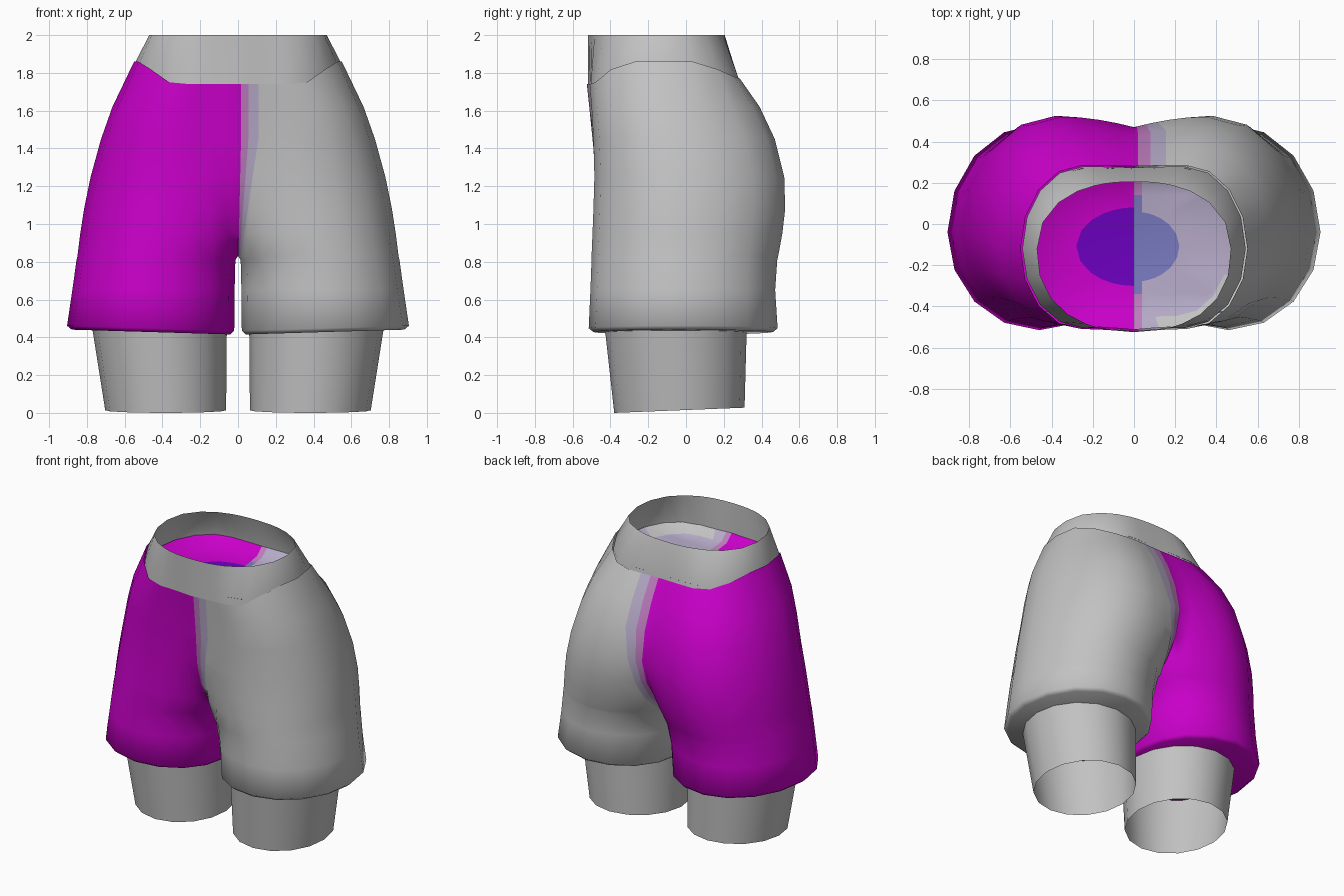
import bpy, bmesh, math
from mathutils import Vector

if "Cube" in bpy.data.objects:
    bpy.data.objects.remove(bpy.data.objects["Cube"])


def material(name, rgb):
    m = bpy.data.materials.new(name)
    m.use_nodes = True
    m.diffuse_color = (*rgb, 1)
    node = next(n for n in m.node_tree.nodes if n.type == "BSDF_PRINCIPLED")
    node.inputs["Base Color"].default_value = (*rgb, 1)
    node.inputs["Roughness"].default_value = 0.8
    return m


GRAY = material("gray", (0.54, 0.54, 0.54))
MAGENTA = material("magenta", (0.59, 0.0, 0.59))
MAUVE = material("mauve", (0.51, 0.2, 0.51))
LAVENDER = material("lavender", (0.46, 0.4, 0.57))
VIOLET = material("violet", (0.15, 0.0, 0.52))
SLATE = material("slate_blue", (0.19, 0.19, 0.52))


def finish(bm, name, mats, angle=70):
    mesh = bpy.data.meshes.new(name)
    bm.to_mesh(mesh)
    bm.free()
    for m in mats:
        mesh.materials.append(m)
    ob = bpy.data.objects.new(name, mesh)
    bpy.context.collection.objects.link(ob)
    bpy.ops.object.select_all(action="DESELECT")
    ob.select_set(True)
    bpy.context.view_layer.objects.active = ob
    bpy.ops.object.shade_smooth_by_angle(angle=math.radians(angle))


def bridge(bm, a, b):
    n = len(a)
    return [bm.faces.new((a[i], a[(i + 1) % n], b[(i + 1) % n], b[i])) for i in range(n)]


def ramp(t):
    return max(0, min(1, t))


def bisect(bm, faces, co, no):
    geom = set(faces)
    for f in faces:
        geom.update(f.verts)
        geom.update(f.edges)
    bmesh.ops.bisect_plane(bm, geom=list(geom), dist=0.0001, plane_co=co,
                           plane_no=Vector(no).normalized())


# Half cross-section: round outside, lobed inside that meets the centre seam
def section(z, xi, xo, xl, yf, yb, sf, sb):
    ym = -0.04 - 0.08 * ramp((z - 1.2) / 0.5)
    k = ramp((z - 0.8) / 0.5)
    pts = []
    for i in range(9):
        a = math.pi * (i / 8 - 0.5)
        reach = yb - ym if a > 0 else ym - yf
        pts.append((xl + (xo - xl) * math.cos(a), ym + reach * math.sin(a)))

    def lobe(i, y, seam):
        t = i / 4
        a = t * math.pi / 2
        across = (1 - k) * math.sin(a) + k * t
        return (xl - (xl - xi) * across, seam + (y - seam) * math.cos(a))

    pts += [lobe(i, yb, sb) for i in (1, 2, 3, 4)]
    pts.append((xi, (sf + sb) / 2))
    pts += [lobe(i, yf, sf) for i in (4, 3, 2, 1)]
    return pts


# Waistline: level in front and behind, rising over the hips
def waistline(x, y):
    return 1.74 + 0.12 * ramp((abs(x) - 0.35) / 0.17) + 0.03 * ramp((y - 0.1) / 0.1) * (abs(x) < 0.4)


# Levels: height, inner x, outer x, lobe x, front y, back y, front seam, back seam
LEVELS = [
    (0.428, 0.04, 0.88, 0.46, -0.49, 0.46, -0.1, 0.04),
    (0.448, 0.02, 0.905, 0.46, -0.515, 0.485, -0.1, 0.04),
    (0.65, 0.018, 0.877, 0.45, -0.506, 0.472, -0.15, 0.1),
    (0.81, 0.014, 0.855, 0.43, -0.50, 0.483, -0.21, 0.18),
    (0.83, 0, 0.85, 0.425, -0.50, 0.488, -0.23, 0.2),
    (0.95, 0, 0.835, 0.40, -0.495, 0.51, -0.34, 0.33),
    (1.08, 0, 0.815, 0.38, -0.49, 0.525, -0.42, 0.42),
    (1.25, 0, 0.78, 0.35, -0.485, 0.52, -0.475, 0.47),
    (1.45, 0, 0.725, 0.33, -0.49, 0.47, -0.495, 0.43),
    (1.62, 0, 0.665, 0.30, -0.50, 0.39, -0.512, 0.36),
    (1.74, 0, 0.55, 0.25, -0.51, 0.285, -0.525, 0.28),
]

# Shorts
bm = bmesh.new()
for side in (1, -1):
    rings = []
    for level in LEVELS:
        z = level[0]
        ring = []
        for x, y in section(*level):
            h = z
            if z > 1.7:
                h = waistline(x, y)
            elif z < 0.5:    # hem drops towards the inside
                h += 0.03 * (x - 0.46)
            ring.append(bm.verts.new((side * x, y, h)))
        rings.append(ring)
    for a, b in zip(rings, rings[1:]):
        bridge(bm, a, b)
    bm.faces.new(rings[0])
inner = [f for f in bm.faces if all(abs(v.co.x) < 0.001 for v in f.verts)]
bmesh.ops.delete(bm, geom=inner, context="FACES")
bmesh.ops.remove_doubles(bm, verts=bm.verts, dist=0.0005)
bmesh.ops.recalc_face_normals(bm, faces=bm.faces)

# Blend stripes beside the seam: even above, narrowing towards the crotch
STRIPES = {True: (0.016, 0.055, 0.108), False: (0.02, 0.08, 0.155)}
KNEE, TAPER = 1.45, 1.4


def stripe_x(width, z):
    return width * (1 - TAPER * max(0, KNEE - z))


def zone(f):
    c = f.calc_center_median()
    return c.z > 0.83, c.y < -0.03, c.z > KNEE


for front, widths in STRIPES.items():
    for upper in (True, False):
        for w in widths:
            faces = [f for f in bm.faces if zone(f) == (True, front, upper)]
            bisect(bm, faces, (w, 0, KNEE), (1, 0, 0 if upper else -TAPER * w))
for f in bm.faces:
    c = f.calc_center_median()
    body, front, upper = zone(f)
    if body:
        f.material_index = sum(c.x > max(0, stripe_x(w, c.z)) for w in STRIPES[front])
    else:
        f.material_index = 0 if c.x < 0 else 3
finish(bm, "shorts", [MAGENTA, MAUVE, LAVENDER, GRAY])

# Full waist outline, from the front seam round to the back seam and again
half = section(*LEVELS[-1])
half = half[14:] + half[:13]
outline = half + [(-x, y) for x, y in reversed(half[1:-1])]
CY = -0.13


def rim_point(x, y, rx=0.47, front=0.39, back=0.335, power=2.3):
    a = math.atan2(y - CY, x)
    c, s = math.cos(a), math.sin(a)
    ry = back if s > 0 else front
    r = (abs(c / rx) ** power + abs(s / ry) ** power) ** (-1 / power)
    return r * c, CY + r * s


def scaled_ring(bm, scale, z):
    return [bm.verts.new((x * scale, CY + (y - CY) * scale, z)) for x, y in outline]


# Waist: open band rising from inside the shorts
bm = bmesh.new()
tuck = scaled_ring(bm, 0.985, 1.725)
line = [bm.verts.new((x * 0.985, CY + (y - CY) * 0.985, waistline(x, y))) for x, y in outline]
rim = [bm.verts.new((*rim_point(x, y), 2.0)) for x, y in outline]
bridge(bm, tuck, line)
bridge(bm, line, rim)
finish(bm, "waist", [GRAY])


# Legs: open tubes with a slightly slanted lower edge
def oval(cx, cy, rx, ry, n=16):
    angles = [2 * math.pi * i / n for i in range(n)]
    return [(cx + rx * math.cos(a), cy + ry * math.sin(a)) for a in angles]


for side, label in ((1, "left"), (-1, "right")):
    bm = bmesh.new()
    low = oval(side * 0.383, -0.035, 0.32, 0.345)
    high = oval(side * 0.417, -0.055, 0.358, 0.377)
    bridge(bm, [bm.verts.new((x, y, 0.04 * (y + 0.38))) for x, y in low],
           [bm.verts.new((x, y, 0.47)) for x, y in high])
    bmesh.ops.recalc_face_normals(bm, faces=bm.faces)
    finish(bm, label + "_leg", [GRAY])

# Shallow dished cap inside the waist, with a darker centre
bm = bmesh.new()
edge = scaled_ring(bm, 0.97, 1.79)
slope = scaled_ring(bm, 0.83, 1.74)
core = []
for x, y in outline:
    rx, ry = (0.28, 0.19) if x <= 0 else (0.22, 0.17)
    px, py = rim_point(x, y, rx, ry, ry, 2)
    core.append(bm.verts.new((px, py + 0.02, 1.722)))
hub = bm.verts.new((0, CY + 0.02, 1.71))
for f in bridge(bm, edge, slope):
    c = f.calc_center_median()
    f.material_index = 0 if c.x < 0 else 5 if c.y < -0.3 and c.x > 0.1 else 2
for f in bridge(bm, slope, core):
    f.material_index = 0 if f.calc_center_median().x < 0 else 2
for i, v in enumerate(core):
    f = bm.faces.new((v, core[(i + 1) % len(core)], hub))
    f.material_index = 3 if f.calc_center_median().x < 0 else 4
# narrow blend strip beside the centre line, darker near the middle
STRIP, NEAR, FAR = 0.04, -0.34, 0.14
for co, no in (((STRIP, 0, 0), (1, 0, 0)), ((0, NEAR, 0), (0, 1, 0)), ((0, FAR, 0), (0, 1, 0))):
    bisect(bm, [f for f in bm.faces if f.material_index == 2], co, no)
for f in bm.faces:
    c = f.calc_center_median()
    if f.material_index == 2 and c.x < STRIP:
        f.material_index = 4 if NEAR < c.y < FAR else 1
bmesh.ops.recalc_face_normals(bm, faces=bm.faces)
if sum(f.normal.z for f in bm.faces) < 0:
    bmesh.ops.reverse_faces(bm, faces=bm.faces)
finish(bm, "waist_cap", [MAGENTA, MAUVE, LAVENDER, VIOLET, SLATE, GRAY])
